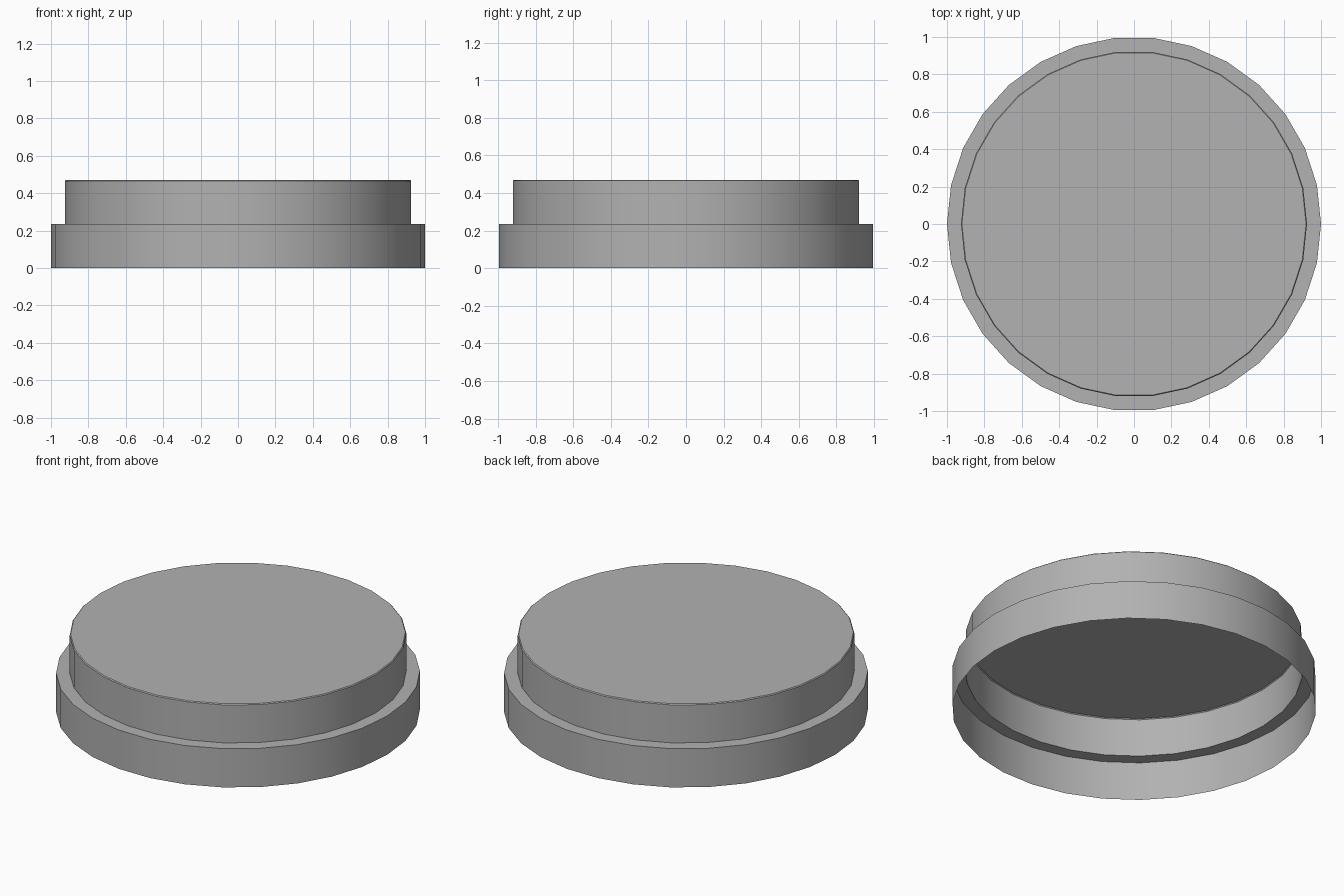
import bpy, bmesh, math

if "Cube" in bpy.data.objects:
    bpy.data.objects.remove(bpy.data.objects["Cube"])

SIDES = 30
BEVEL = 0.005
# Stepped profile of the open-bottomed shell: (radius, height), with a fine chamfer at the top
PROFILE = [(1.0, 0.0), (1.0, 0.235), (0.925, 0.235),
           (0.925, 0.47 - BEVEL), (0.925 - BEVEL, 0.47)]

bm = bmesh.new()


def ring(radius, z):
    step = 2 * math.pi / SIDES
    return [bm.verts.new((radius * math.cos(i * step), radius * math.sin(i * step), z))
            for i in range(SIDES)]


# Walls, ledge and chamfer
rings = [ring(r, z) for r, z in PROFILE]
for low, high in zip(rings, rings[1:]):
    for i in range(SIDES):
        j = (i + 1) % SIDES
        bm.faces.new((low[i], low[j], high[j], high[i]))

# Flat top
bm.faces.new(rings[-1])

mesh = bpy.data.meshes.new("stepped_lid")
bm.to_mesh(mesh)
bm.free()
lid = bpy.data.objects.new("stepped_lid", mesh)
bpy.context.collection.objects.link(lid)

# Darker grey
grey = bpy.data.materials.new("dark_grey")
grey.diffuse_color = (0.444, 0.444, 0.444, 1)
grey.use_nodes = True
grey.node_tree.nodes["Principled BSDF"].inputs["Base Color"].default_value = grey.diffuse_color
mesh.materials.append(grey)

# Smooth round walls, sharp steps
bpy.context.view_layer.objects.active = lid
lid.select_set(True)
bpy.ops.object.shade_smooth_by_angle(angle=math.radians(30))
